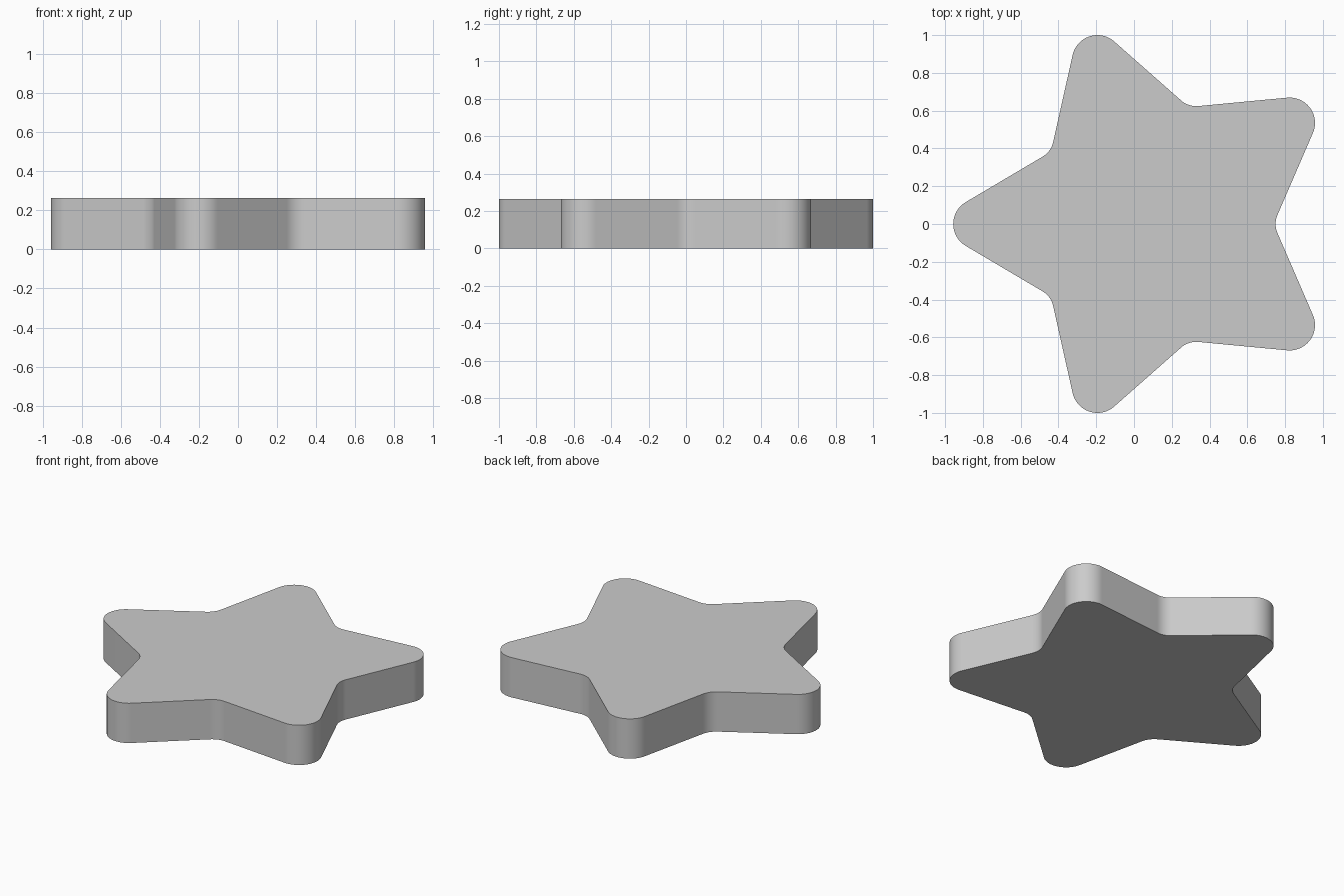
import bpy, bmesh
from math import sin, cos, radians, pi

if "Cube" in bpy.data.objects:
    bpy.data.objects.remove(bpy.data.objects["Cube"])

HEIGHT = 0.264
TIP_DIST, TIP_R = 0.91, 0.1345      # tip arc centre distance and radius
FILLET_R = 0.12                     # rounding of the inner corners
BETA = radians(30.6)                # half angle of each point
STEP = pi / 5
CX = -0.957 + TIP_DIST + TIP_R      # centres the bounds on x = 0

inner = (TIP_DIST * sin(BETA) + TIP_R) / sin(BETA + STEP)
fillet_dist = inner + FILLET_R / sin(BETA + STEP)


def arc(direction, dist, radius, start, end, n):
    """Points of an arc whose centre lies at a polar position."""
    ox, oy = CX + dist * cos(direction), dist * sin(direction)
    angles = [start + (end - start) * i / n for i in range(n + 1)]
    return [(ox + radius * cos(t), oy + radius * sin(t)) for t in angles]


# Rounded star outline: tip arc, then inner corner arc, five times
outline = []
span = pi / 2 - BETA
turn = pi / 2 - BETA - STEP
for k in range(5):
    a = pi + k * 2 * STEP
    b = a + STEP
    outline += arc(a, TIP_DIST, TIP_R, a - span, a + span, 24)
    outline += arc(b, fillet_dist, FILLET_R, b + pi + turn, b + pi - turn, 10)

# Extrude the outline into a slab
bm = bmesh.new()
base = bm.faces.new([bm.verts.new((x, y, 0)) for x, y in outline])
top = bmesh.ops.extrude_face_region(bm, geom=[base], use_keep_orig=True)
bmesh.ops.translate(bm, vec=(0, 0, HEIGHT),
                    verts=[v for v in top["geom"] if isinstance(v, bmesh.types.BMVert)])
bmesh.ops.recalc_face_normals(bm, faces=bm.faces)
mesh = bpy.data.meshes.new("star_slab")
bm.to_mesh(mesh)
bm.free()

star = bpy.data.objects.new("star_slab", mesh)
bpy.context.collection.objects.link(star)
bpy.context.view_layer.objects.active = star
star.select_set(True)
bpy.ops.object.shade_smooth_by_angle(angle=radians(30))
